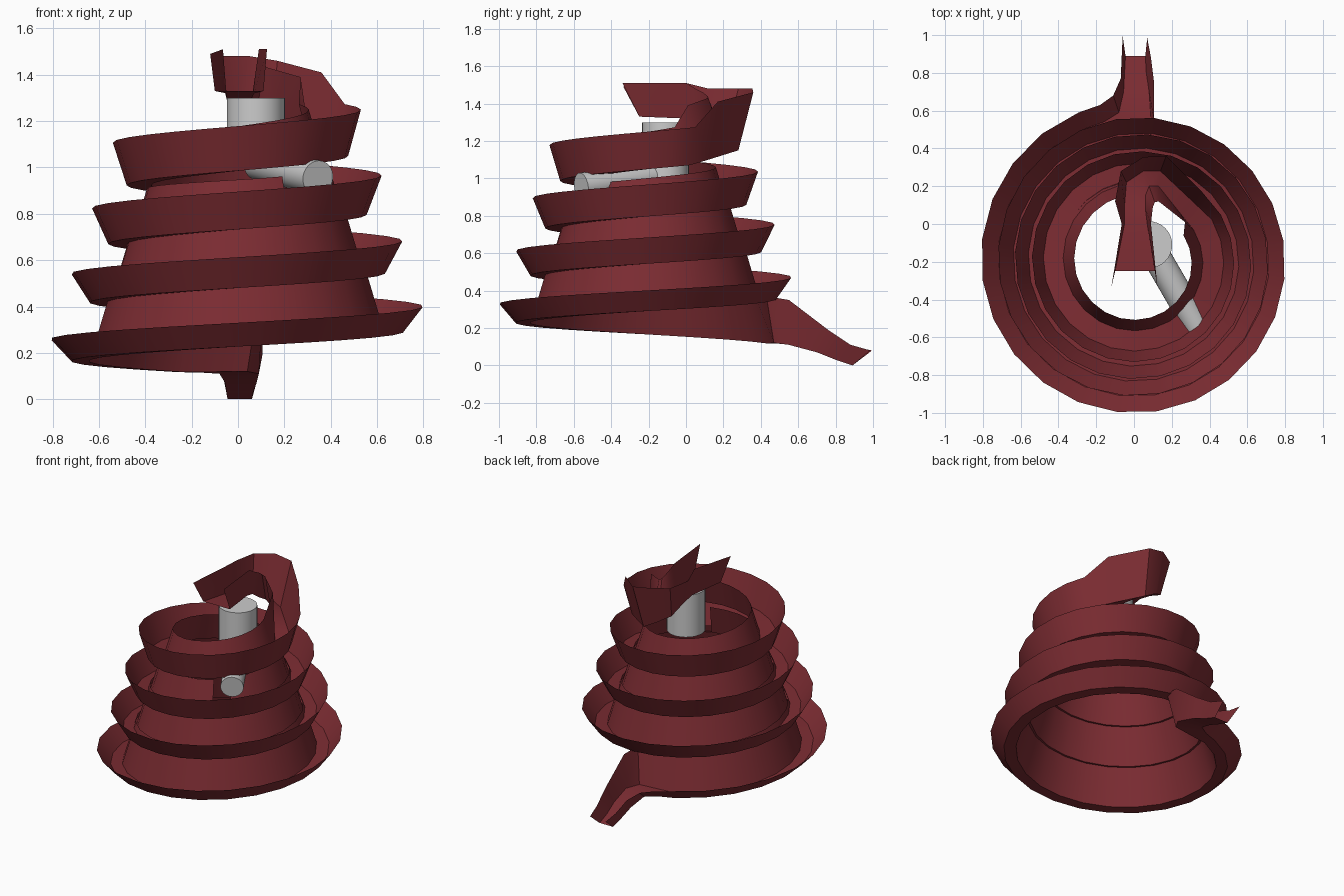
import bpy, bmesh, math
from mathutils import Vector

if "Cube" in bpy.data.objects:
    bpy.data.objects.remove(bpy.data.objects["Cube"])

red = bpy.data.materials.new("dark_red")
red.diffuse_color = (0.2, 0.025, 0.032, 1)
red.use_nodes = True
red.node_tree.nodes["Principled BSDF"].inputs["Base Color"].default_value = red.diffuse_color


def finish(name, bm, mat=None):
    me = bpy.data.meshes.new(name)
    bm.to_mesh(me)
    bm.free()
    ob = bpy.data.objects.new(name, me)
    bpy.context.collection.objects.link(ob)
    if mat:
        me.materials.append(mat)
    bpy.ops.object.select_all(action='DESELECT')
    ob.select_set(True)
    bpy.context.view_layer.objects.active = ob
    bpy.ops.object.shade_smooth_by_angle(angle=math.radians(40))
    return ob


def lerp(table, t):
    for (a, u), (b, v) in zip(table, table[1:]):
        if t <= b:
            return u + (v - u) * max(0, (t - a) / (b - a))
    return table[-1][1]


# inner wall height above the outer rim, falling towards the top of the coil
WALL = [(-0.2, 0.2), (0, 0.2), (1.5, 0.16), (2, 0.085), (2.3, 0.045), (3.2, 0), (4, 0)]


def coil_section(t):
    # outer rim, floor outer, floor inner, inner rim after t turns
    a = math.pi + math.tau * t
    R, Z = 0.8275 - 0.09 * t, 0.26 + 0.283 * t
    drop = 0.095 + 0.03 * t
    h = lerp(WALL, t)
    prof = [(R, Z), (R - 0.09 + 0.01 * t, Z - drop), (R - 0.165, Z - drop),
            (R - 0.165 - 0.3 * (h + drop), Z + h)]
    return [(0.0175 + r * math.cos(a), -0.195 + r * math.sin(a), z) for r, z in prof]


# run-out at the bottom
tail = [
    [(-.06, .995, .08), (-.045, .89, 0), (.06, .89, 0), (.07, .985, .08)],
    [(-.065, .89, .10), (-.05, .80, .03), (.065, .80, .03), (.09, .88, .11)],
    [(-.07, .77, .15), (-.055, .70, .07), (.08, .70, .07), (.105, .76, .19)],
    [(-.11, .68, .18), (-.08, .59, .11), (.09, .55, .11), (.105, .55, .35)],
    [(-.18, .63, .19), (-.16, .54, .115), (.04, .47, .12), (.08, .43, .37)],
]
# bend and flared entry at the top
entry = [
    [(.36, .17, 1.41), (.31, .12, 1.10), (.25, .05, 1.11), (.27, .01, 1.39)],
    [(.17, .36, 1.46), (.14, .28, 1.15), (.13, .20, 1.18), (.13, .12, 1.43)],
    [(.05, .355, 1.48), (.05, .28, 1.20), (.08, .20, 1.22), (.11, .115, 1.44)],
    [(-.07, .28, 1.48), (-.04, .22, 1.25), (.06, .15, 1.25), (.10, .09, 1.46)],
    [(-.10, .12, 1.48), (-.05, .10, 1.30), (.06, .08, 1.30), (.095, .05, 1.48)],
    [(-.065, 0, 1.51), (-.05, 0, 1.32), (.07, 0, 1.32), (.09, 0, 1.51)],
    [(-.12, -.335, 1.49), (-.10, -.25, 1.33), (.11, -.25, 1.33), (.125, -.34, 1.51)],
]
N = 90
turns = [-0.19 + 3.77 * i / N for i in range(N + 1)]
sections = tail + [coil_section(t) for t in turns] + entry
notch = len(tail) + min(range(N), key=lambda i: abs(turns[i] - 2.32))

# spiral trough, with a gap in the inner wall where the pipe passes
bm = bmesh.new()
rows = [[bm.verts.new(p) for p in s] for s in sections]
for i, (a, b) in enumerate(zip(rows, rows[1:])):
    for j in range(3):
        if not (i == notch and j == 2):
            bm.faces.new((a[j], a[j + 1], b[j + 1], b[j]))
finish("spiral_trough", bm, red)


def pipe(name, p, q, r):
    p, q = Vector(p), Vector(q)
    d = q - p
    bm = bmesh.new()
    bmesh.ops.create_cone(bm, cap_ends=True, segments=32, radius1=r, radius2=r, depth=d.length)
    m = d.to_track_quat('Z', 'Y').to_matrix().to_4x4()
    m.translation = (p + q) / 2
    bmesh.ops.transform(bm, matrix=m, verts=bm.verts)
    finish(name, bm)


# inner grey pipes
pipe("upright_pipe", (.077, -.11, 1.0), (.077, -.11, 1.3), .125)
pipe("side_pipe", (.09, -.12, 1.02), (.345, -.56, .955), .075)
